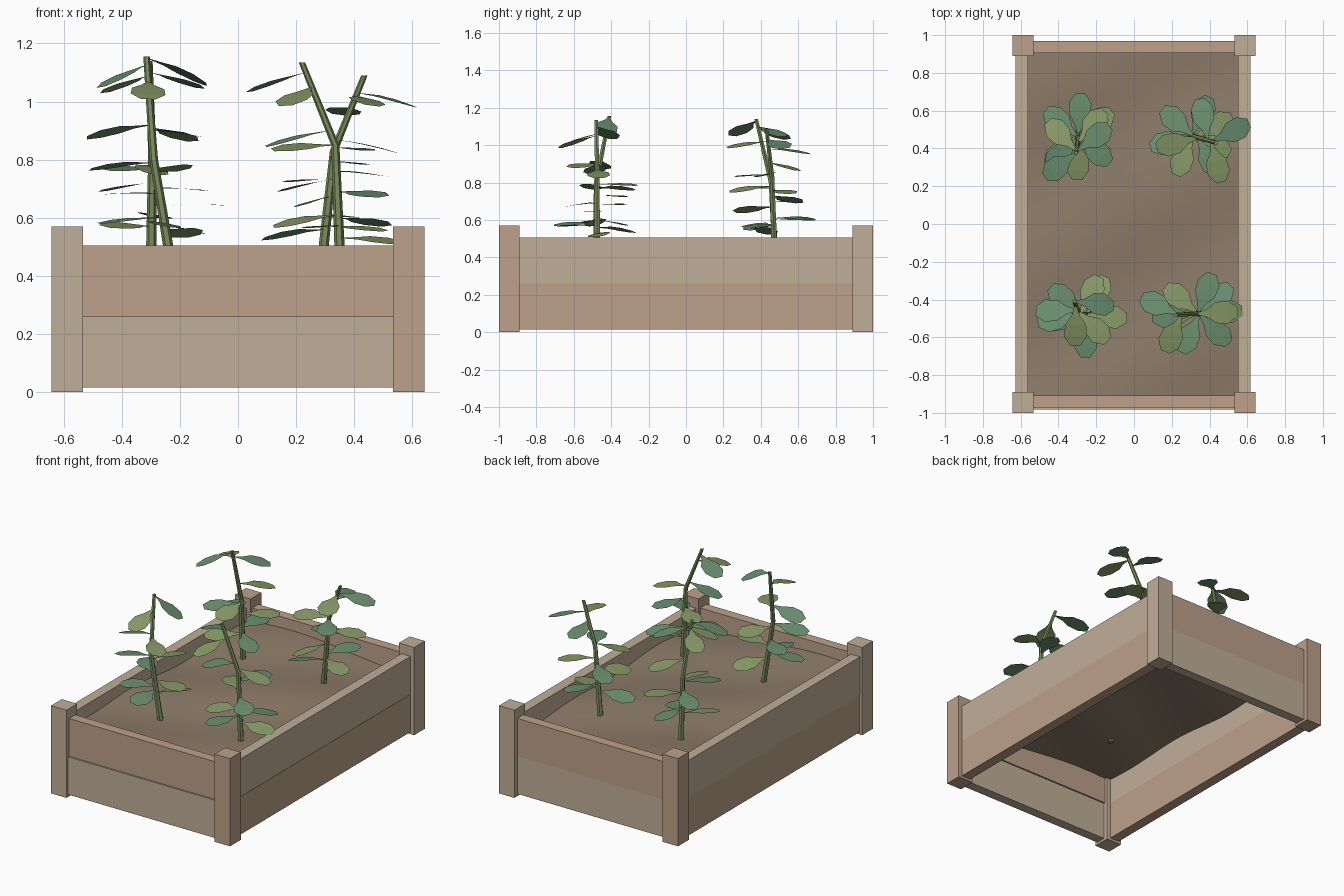
import bpy, bmesh, random
from math import sin, cos, radians, pi
from mathutils import Vector, Matrix

if "Cube" in bpy.data.objects:
    bpy.data.objects.remove(bpy.data.objects["Cube"])

random.seed(7)


def material(name, rgb):
    m = bpy.data.materials.new(name)
    m.diffuse_color = (*rgb, 1)
    m.use_nodes = True
    m.node_tree.nodes["Principled BSDF"].inputs["Base Color"].default_value = m.diffuse_color
    return m


TAN = material("tan_wood", (0.53, 0.425, 0.315))
PINK = material("red_wood", (0.51, 0.355, 0.255))
EARTH = material("earth", (0.27, 0.205, 0.145))
STEM = material("stem_green", (0.20, 0.27, 0.11))
LEAF = [material("leaf_green", (0.15, 0.28, 0.165)),
        material("leaf_olive", (0.25, 0.33, 0.14))]


def finish(name, bm, mats):
    me = bpy.data.meshes.new(name)
    bm.to_mesh(me)
    bm.free()
    for m in mats:
        me.materials.append(m)
    ob = bpy.data.objects.new(name, me)
    bpy.context.collection.objects.link(ob)
    return ob


def box(name, lo, hi, mat):
    bm = bmesh.new()
    lo, hi = Vector(lo), Vector(hi)
    bmesh.ops.create_cube(bm, size=1, matrix=Matrix.Translation((lo + hi) / 2)
                          @ Matrix.Diagonal((*(hi - lo), 1)))
    return finish(name, bm, [mat])


# Corner posts, alternating wood tones
for sx, xn in ((-1, "left"), (1, "right")):
    for sy, yn in ((-1, "front"), (1, "back")):
        cx, cy = sx * 0.588, sy * 0.945
        box(f"{yn}_{xn}_post", (cx - .055, cy - .055, 0), (cx + .055, cy + .055, .57),
            TAN if sx == sy else PINK)

# Planks, two courses on each side; each course sits slightly differently
for row, (z0, z1) in enumerate(((.015, .26), (.26, .505))):
    rn = ("lower", "upper")[row]
    end_mat, side_mat = ((TAN, PINK), (PINK, TAN))[row]
    for s, n, off in ((-1, "front", (.95, .94)), (1, "back", (.938, .938))):
        y = s * off[row]
        box(f"{n}_{rn}_plank", (-.56, y - .032, z0), (.56, y + .032, z1), end_mat)
    for s, n, off in ((-1, "left", (.592, .595)), (1, "right", (.585, .583))):
        x = s * off[row]
        box(f"{n}_{rn}_plank", (x - .033, -.92, z0), (x + .033, .92, z1), side_mat)

# Soil: a gently uneven sheet
bm = bmesh.new()
bmesh.ops.create_grid(bm, x_segments=16, y_segments=24, size=1)
for v in bm.verts:
    x, y = v.co.x * .57, v.co.y * .92
    z = .408 - .022 * x + .012 * sin(5 * x + 3 * y) + .012 * sin(7 * y - 4 * x + 1)
    v.co = (x, y, z)
for f in bm.faces:
    f.smooth = True
finish("soil", bm, [EARTH])


def path_at(path, z):
    a, b, c = map(Vector, path)
    p, q = (a, b) if z < b.z else (b, c)
    return p.lerp(q, (z - p.z) / (q.z - p.z))


def stem(name, path, sides=6):
    bm = bmesh.new()
    rings = []
    z0, z1 = path[0][2], path[2][2]
    for z in (z0, path[1][2], z1):
        t = (z - z0) / (z1 - z0)
        r = .019 - .008 * t
        c = path_at(path, z)
        rings.append([bm.verts.new(c + Vector((r * cos(2 * pi * i / sides),
                                               r * sin(2 * pi * i / sides), 0)))
                      for i in range(sides)])
    for a, b in zip(rings, rings[1:]):
        for i in range(sides):
            j = (i + 1) % sides
            bm.faces.new((a[i], a[j], b[j], b[i]))
    bm.faces.new(rings[0][::-1])
    bm.faces.new(rings[-1])
    finish(name, bm, [STEM])


# Leaf half-outline: distance along the leaf, half width
OUTLINE = ((0, .003), (.06, .022), (.11, .056), (.175, .06), (.225, .026))


def leaves(name, path, spec):
    bm = bmesh.new()
    for k, (z, az) in enumerate(spec):
        # upper leaves droop more than lower ones
        pitch = -1 + 14 * ((z - .5) / .65) ** 2 + random.uniform(-6, 6)
        roll = random.uniform(-14, 14)
        m = (Matrix.Translation(path_at(path, z)) @ Matrix.Rotation(radians(az), 4, 'Z')
             @ Matrix.Rotation(radians(pitch), 4, 'Y')
             @ Matrix.Rotation(radians(roll), 4, 'X'))
        prev = None
        for d, w in OUTLINE:
            pair = [bm.verts.new(m @ Vector((d, s * w, -.4 * d * d))) for s in (-1, 1)]
            if prev:
                f = bm.faces.new((prev[0], pair[0], pair[1], prev[1]))
                f.material_index = k % 2
            prev = pair
    finish(name, bm, LEAF)


# Plants: stem path, then leaves as (height on stem, compass angle)
PLANTS = {
    "front_left_plant": (
        ((-.22, -.48, .38), (-.29, -.48, .80), (-.315, -.41, 1.155)),
        ((.58, -90), (.56, 65), (.60, 190), (.64, -5), (.68, 140), (.77, 65),
         (.79, 190), (.90, -45), (.92, 180), (1.07, -90), (1.15, -5))),
    "back_left_plant": (
        ((-.30, .48, .38), (-.295, .455, .80), (-.305, .375, 1.14)),
        ((.58, -40), (.57, 225), (.61, 85), (.70, 37), (.72, 140), (.78, -90),
         (.77, 225), (.91, 50), (1.10, 37), (1.09, 135), (1.13, 217))),
    "front_right_plant": (
        ((.355, -.475, .37), (.335, -.475, .85), (.22, -.48, 1.135)),
        ((.57, -115), (.53, 3), (.60, 42), (.61, 185), (.69, -45), (.73, 140),
         (.79, 70), (.87, 3), (.90, 185), (1.05, -115), (1.10, 155))),
    "back_right_plant": (
        ((.28, .475, .36), (.33, .46, .83), (.435, .43, 1.09)),
        ((.56, 195), (.57, -25), (.60, 65), (.67, -115), (.73, 140), (.76, 27),
         (.84, -60), (.85, 195), (.98, 100), (1.02, -75), (1.03, 25))),
}
for name, (path, spec) in PLANTS.items():
    stem(name + "_stem", path)
    leaves(name + "_leaves", path, spec)
